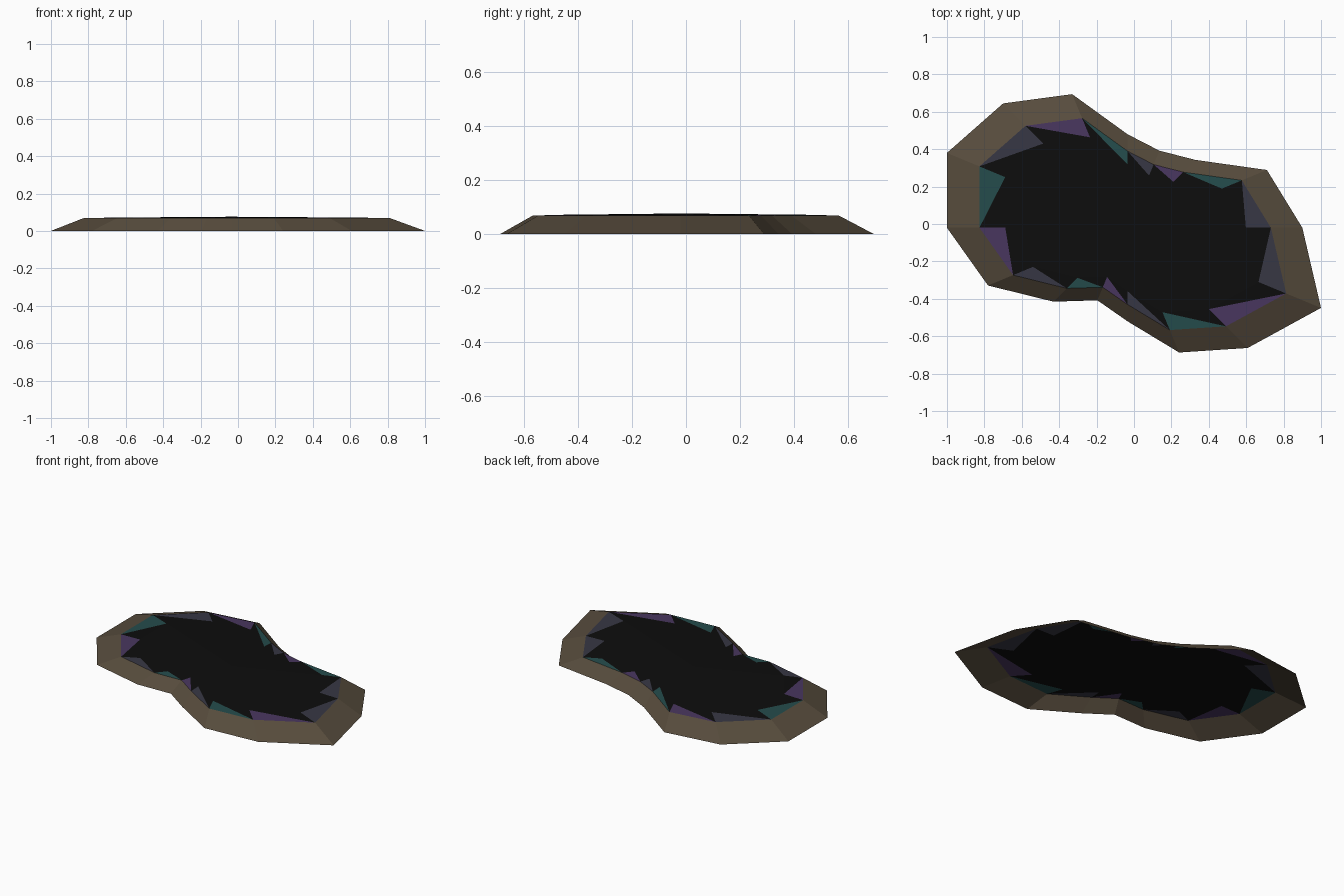
import bpy, bmesh
from math import cos, sin, pi
from mathutils import Vector

cube = bpy.data.objects.get("Cube")
if cube:
    bpy.data.objects.remove(cube, do_unlink=True)


def material(name, rgb):
    mat = bpy.data.materials.new(name)
    mat.use_nodes = True
    mat.diffuse_color = (*rgb, 1)
    mat.node_tree.nodes["Principled BSDF"].inputs["Base Color"].default_value = (*rgb, 1)
    return mat


brown = material("earth brown", (0.095, 0.072, 0.046))
black = material("pool black", (0.004, 0.004, 0.004))
slate = material("slate", (0.038, 0.038, 0.058))
teal = material("teal", (0.018, 0.072, 0.072))
purple = material("purple", (0.066, 0.037, 0.115))

# Outline radii at equal angles, counterclockwise from +x
RADII = [0.935, 0.807, 0.513, 0.446, 0.50, 0.773, 0.94, 1.045,
         0.965, 0.807, 0.559, 0.42, 0.50, 0.722, 0.909, 1.12]
N = len(RADII)
CENTRE = Vector((-0.035, -0.02, 0))


def ring(bm, scale, z):
    return [bm.verts.new(CENTRE + Vector((r * scale * cos(2 * pi * k / N),
                                          r * scale * sin(2 * pi * k / N), z)))
            for k, r in enumerate(RADII)]


def finish(bm, name, mats):
    mesh = bpy.data.meshes.new(name)
    bm.to_mesh(mesh)
    bm.free()
    for mat in mats:
        mesh.materials.append(mat)
    obj = bpy.data.objects.new(name, mesh)
    bpy.context.collection.objects.link(obj)


# Sloping bank around the pool
bm = bmesh.new()
foot, lip = ring(bm, 1, 0), ring(bm, 0.82, 0.068)
for k in range(N):
    n = (k + 1) % N
    bm.faces.new((foot[k], foot[n], lip[n], lip[k]))
finish(bm, "bank", [brown])

# Pool surface, with a coloured shard on every stretch of its edge
bm = bmesh.new()
edge, inner = ring(bm, 0.82, 0.068), ring(bm, 0.677, 0.071)
middle = bm.verts.new(CENTRE + Vector((0, 0, 0.076)))
for k in range(N):
    n = (k + 1) % N
    shard = bm.faces.new((edge[k], edge[n], inner[k]))
    shard.material_index = 1 + k % 3
    bm.faces.new((edge[n], inner[n], inner[k]))
    bm.faces.new((inner[k], inner[n], middle))
finish(bm, "pool_surface", [black, slate, teal, purple])
